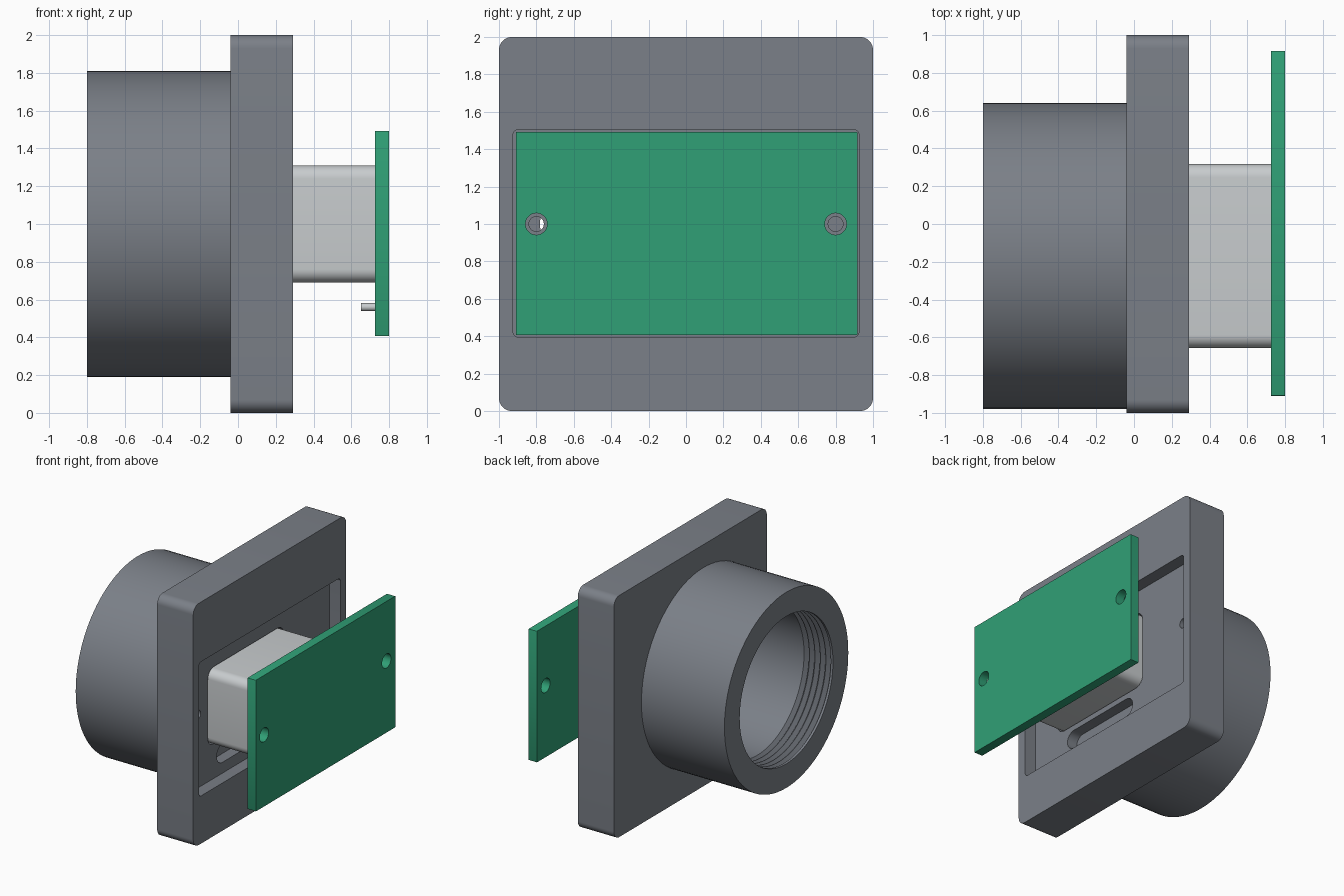
import bpy, bmesh
from math import sin, cos, pi, radians

if "Cube" in bpy.data.objects:
    bpy.data.objects.remove(bpy.data.objects["Cube"], do_unlink=True)


def material(name, rgb):
    linear = [((c / 255 + 0.055) / 1.055) ** 2.4 for c in rgb] + [1]
    m = bpy.data.materials.new(name)
    m.use_nodes = True
    m.diffuse_color = linear
    m.node_tree.nodes["Principled BSDF"].inputs["Base Color"].default_value = linear
    return m


GREY = material("slate grey", (123, 128, 136))
GREEN = material("board green", (48, 160, 118))
PALE = material("pale grey", (200, 204, 206))

AXIS_Y, AXIS_Z = -0.17, 1.0     # centre line of barrel and sensor
FRONT, FLOOR, BACK = 0.29, 0.19, -0.04   # flange face, pocket floor, flange rear
BORE = 0.61


def make_object(name, bm, mat):
    bmesh.ops.recalc_face_normals(bm, faces=bm.faces)
    mesh = bpy.data.meshes.new(name)
    bm.to_mesh(mesh)
    bm.free()
    ob = bpy.data.objects.new(name, mesh)
    bpy.context.collection.objects.link(ob)
    mesh.materials.append(mat)
    return ob


def prism(name, y, z, hy, hz, r, x0, x1, mat, seg=8):
    """Rounded rectangle in the YZ plane, extruded along X."""
    bm = bmesh.new()
    verts = []
    corners = ((1, 1), (-1, 1), (-1, -1), (1, -1))
    for i, (sy, sz) in enumerate(corners):
        for k in range(seg + 1):
            a = (i + k / seg) * pi / 2
            verts.append(bm.verts.new((x0, y + sy * (hy - r) + r * cos(a),
                                       z + sz * (hz - r) + r * sin(a))))
    bmesh.ops.remove_doubles(bm, verts=verts, dist=1e-5)
    face = bm.faces.new(bm.verts)
    ext = bmesh.ops.extrude_face_region(bm, geom=[face])["geom"]
    moved = [v for v in ext if isinstance(v, bmesh.types.BMVert)]
    bmesh.ops.translate(bm, verts=moved, vec=(x1 - x0, 0, 0))
    return make_object(name, bm, mat)


def cylinder(name, y, z, r, x0, x1, mat, seg=8):
    return prism(name, y, z, r, r, r, x0, x1, mat, seg)


def cut(ob, cutters):
    bpy.context.view_layer.objects.active = ob
    for c in cutters:
        mod = ob.modifiers.new("cut", "BOOLEAN")
        mod.operation, mod.solver, mod.object = "DIFFERENCE", "EXACT", c
        bpy.ops.object.modifier_apply(modifier=mod.name)
        bpy.data.objects.remove(c, do_unlink=True)


def lathe(name, profile, mat, steps=96):
    """Spin an (x, radius) profile about the barrel axis."""
    bm = bmesh.new()
    verts = [bm.verts.new((x, AXIS_Y, AXIS_Z + r)) for x, r in profile]
    edges = [bm.edges.new(p) for p in zip(verts, verts[1:])]
    bmesh.ops.spin(bm, geom=verts + edges, cent=(0, AXIS_Y, AXIS_Z),
                   axis=(1, 0, 0), angle=2 * pi, steps=steps, use_merge=True)
    bmesh.ops.remove_doubles(bm, verts=bm.verts, dist=1e-5)
    return make_object(name, bm, mat)


# Square flange with board pocket, bore, sensor opening, pin slot and screw holes
flange = prism("flange", 0, 1, 1, 1, 0.07, BACK, FRONT, GREY)
cut(flange, [
    prism("pocket", 0, 0.95, 0.925, 0.555, 0.03, FLOOR, 0.4, GREY),
    cylinder("bore", AXIS_Y, AXIS_Z, BORE, -0.2, 0.05, GREY, 24),
    prism("opening", AXIS_Y, AXIS_Z, 0.497, 0.32, 0.08, -0.1, 0.35, GREY),
    prism("pin_slot", AXIS_Y, 0.56, 0.38, 0.075, 0.075, 0.1, 0.35, GREY),
] + [cylinder("screw_hole", s * 0.8, 1, 0.04, 0.02, 0.35, GREY, 6) for s in (-1, 1)])

# Barrel with internal thread grooves near the mouth
profile = [(BACK, 0.81), (-0.8, 0.81), (-0.8, BORE)]
pitch = 0.05
for i in range(5):
    x = -0.78 + i * pitch
    profile += [(x, BORE), (x + pitch * 0.45, BORE + 0.035), (x + pitch * 0.9, BORE)]
profile.append((BACK, BORE))
barrel = lathe("threaded_barrel", profile, GREY)

# Circuit board with two mounting holes
board = prism("circuit_board", 0.003, 0.95, 0.913, 0.543, 0.004, 0.725, 0.8, GREEN, 2)
cut(board, [cylinder("board_hole", s * 0.8, 1, 0.058, 0.6, 0.9, GREEN) for s in (-1, 1)])

# Sensor housing and its row of pins
sensor = prism("sensor_housing", AXIS_Y, AXIS_Z, 0.487, 0.31, 0.07, 0.15, 0.727, PALE)
pins = [cylinder("pin", AXIS_Y + (i - 2.5) * 0.113, 0.56, 0.021, 0.65, 0.727, PALE, 4)
        for i in range(6)]

# Smooth the curved walls, keep the edges crisp
bpy.ops.object.select_all(action="DESELECT")
for ob in [flange, barrel, board, sensor] + pins:
    ob.select_set(True)
bpy.context.view_layer.objects.active = flange
bpy.ops.object.shade_smooth_by_angle(angle=radians(30))
